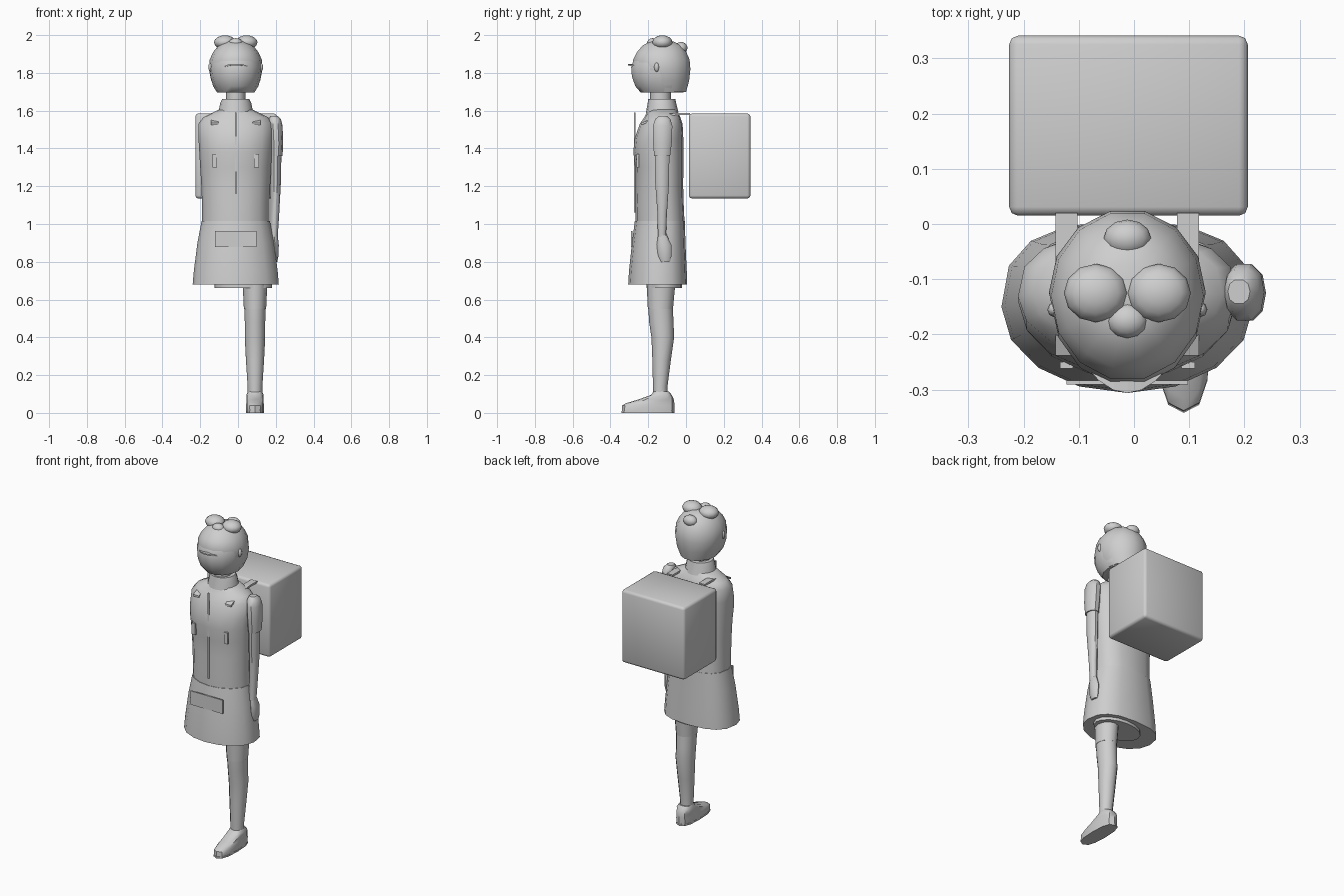
import bpy, bmesh, math

CX = -0.012  # centre line of the figure


def mat(name, c):
    m = bpy.data.materials.new(name)
    m.diffuse_color = (c, c, c, 1)
    return m


GREY = mat("light grey", 0.62)


def finish(name, bm, angle=40):
    bmesh.ops.recalc_face_normals(bm, faces=bm.faces[:])
    me = bpy.data.meshes.new(name)
    bm.to_mesh(me)
    bm.free()
    me.materials.append(GREY)
    ob = bpy.data.objects.new(name, me)
    bpy.context.collection.objects.link(ob)
    bpy.ops.object.select_all(action='DESELECT')
    ob.select_set(True)
    bpy.context.view_layer.objects.active = ob
    if angle:
        bpy.ops.object.shade_smooth_by_angle(angle=math.radians(angle))
    return ob


def loft(name, rings, n=16, front=2.0, back=2.0, angle=40):
    """Stack rings of (z, centre x, half width, front y, back y)."""
    bm = bmesh.new()
    prev = None
    for z, cx, rx, y0, y1 in rings:
        loop = []
        for i in range(n):
            a = 2 * math.pi * i / n
            c, s = math.cos(a), math.sin(a)
            p = 2 / (back if s > 0 else front)
            x = cx + rx * math.copysign(abs(c) ** p, c)
            y = (y0 + y1) / 2 + (y1 - y0) / 2 * math.copysign(abs(s) ** p, s)
            loop.append(bm.verts.new((x, y, z)))
        if prev:
            for i in range(n):
                j = (i + 1) % n
                bm.faces.new((prev[i], prev[j], loop[j], loop[i]))
        else:
            bm.faces.new(loop[::-1])
        prev = loop
    bm.faces.new(prev)
    return finish(name, bm, angle)


def box(name, x0, x1, y0, y1, z0, z1, bevel=0.0):
    bm = bmesh.new()
    bmesh.ops.create_cube(bm, size=1)
    for v in bm.verts:
        v.co = ((x0 + x1) / 2 + v.co.x * (x1 - x0), (y0 + y1) / 2 + v.co.y * (y1 - y0),
                (z0 + z1) / 2 + v.co.z * (z1 - z0))
    if bevel:
        bmesh.ops.bevel(bm, geom=bm.edges[:], offset=bevel, segments=2, profile=0.5, affect='EDGES')
    return finish(name, bm, 60 if bevel else 0)


def ball(name, c, r, u=12, v=8):
    bm = bmesh.new()
    bmesh.ops.create_uvsphere(bm, u_segments=u, v_segments=v, radius=1)
    for w in bm.verts:
        w.co = [c[k] + w.co[k] * r[k] for k in range(3)]
    return finish(name, bm, 50)


def side_strip(name, path, x0, x1, t):
    """Thin strap following a (y, z) path."""
    bm = bmesh.new()
    rows = [[bm.verts.new((x, y, z + dz)) for x, dz in ((x0, 0), (x1, 0), (x1, -t), (x0, -t))] for y, z in path]
    for a, b in zip(rows, rows[1:]):
        for i in range(4):
            bm.faces.new((a[i], a[(i + 1) % 4], b[(i + 1) % 4], b[i]))
    bm.faces.new(rows[0])
    bm.faces.new(rows[-1])
    return finish(name, bm, 0)


# Jacket, skirt, collar and neck
loft("jacket", [(1.01, CX, .178, -.268, -.008), (1.10, CX, .178, -.269, -.012),
                (1.20, CX, .182, -.267, -.015), (1.30, CX, .188, -.268, -.014),
                (1.38, CX, .193, -.279, -.013), (1.45, CX, .197, -.272, -.014),
                (1.53, CX, .198, -.245, -.018), (1.565, CX, .172, -.22, -.03),
                (1.585, CX, .13, -.21, -.04), (1.605, CX, .09, -.2, -.05)], back=2.6)
loft("skirt", [(.68, CX, .228, -.306, .006), (.75, CX, .222, -.302, .004),
               (.90, CX, .203, -.286, -.003), (1.015, CX, .181, -.271, -.006)], back=2.6)
loft("shorts", [(.662, .028, .152, -.21, -.02), (.70, .028, .152, -.21, -.02)])
loft("collar", [(1.59, CX, .092, -.212, -.04), (1.64, CX, .082, -.203, -.052),
                (1.662, CX, .072, -.2, -.056)])
loft("neck", [(1.62, CX, .052, -.19, -.08), (1.71, CX, .052, -.19, -.08)], 12)

# Head with a flat jaw, and a slightly larger hair cap
loft("head", [(1.695, CX, .098, -.242, -.01), (1.73, CX, .120, -.272, .002),
              (1.78, CX, .134, -.290, .012), (1.83, CX, .138, -.294, .016),
              (1.88, CX, .129, -.278, .010), (1.93, CX, .102, -.24, -.01),
              (1.96, CX, .06, -.2, -.06)], 14, angle=50)
loft("hair", [(1.70, CX, .100, -.225, .004), (1.76, CX, .130, -.255, .020),
              (1.82, CX, .142, -.275, .027), (1.87, CX, .138, -.284, .023),
              (1.91, CX, .120, -.263, .005), (1.945, CX, .092, -.232, -.02),
              (1.968, CX, .05, -.19, -.07)], 14, angle=50)
for s in (-1, 1):
    ball("hair_bun", (CX + s * .057, -.125, 1.962), (.058, .053, .037))
    ball("ear", (CX + s * .132, -.155, 1.83), (.013, .014, .025), 8, 6)
ball("front_hair_knot", (CX, -.175, 1.957), (.037, .032, .027))
ball("back_hair_knot", (CX, -.026, 1.932), (.043, .034, .032))

# Curved brim over the face
bm = bmesh.new()
rows = []
for i in range(7):
    k = -1 + i / 3
    x = CX + .077 * k
    row = [(x, -.306 + .05 * k * k), (CX + .062 * k, -.262 + .02 * k * k)]
    rows.append([bm.verts.new((px, py, 1.848 - .014 * k * k - dz))
                 for dz, q in ((0, row), (.008, row[::-1])) for px, py in q])
for a, b in zip(rows, rows[1:]):
    for i in range(4):
        bm.faces.new((a[i], a[(i + 1) % 4], b[(i + 1) % 4], b[i]))
bm.faces.new(rows[0])
bm.faces.new(rows[-1])
finish("brim", bm, 0)

# Front closure and pocket plates
box("front_closure", CX - .004, CX + .004, -.275, -.267, 1.06, 1.59)
box("front_pocket", -.122, .098, -.291, -.283, .877, .962)

# Backpack and its straps
box("backpack", -.226, .206, .015, .341, 1.135, 1.585, .016)
for s in (-1, 1):
    m = CX + s * .11
    side_strip("shoulder_strap", [(.02, 1.588), (-.055, 1.588), (-.13, 1.578), (-.238, 1.535)],
               m - .02, m + .02, .012)
    box("strap_front", m - .012, m + .012, -.262, -.25, 1.30, 1.37)

# Single arm: short sleeve, forearm and hand
loft("sleeve", [(1.36, .203, .033, -.17, -.082), (1.43, .203, .036, -.177, -.073),
                (1.52, .199, .037, -.177, -.07), (1.555, .195, .032, -.165, -.08),
                (1.572, .19, .02, -.145, -.1)], 10, 2.3, 2.3)
loft("arm", [(.93, .190, .020, -.15, -.105), (1.05, .195, .023, -.152, -.1),
             (1.22, .2, .027, -.165, -.088), (1.38, .2, .030, -.167, -.086)], 10)
loft("hand", [(.80, .198, .010, -.135, -.085), (.83, .198, .016, -.148, -.077),
              (.89, .196, .020, -.155, -.078), (.95, .190, .019, -.147, -.105)], 8)

# Single leg: stocking, thigh band and shoe
loft("leg", [(.06, .090, .038, -.172, -.098), (.14, .090, .039, -.175, -.098),
             (.28, .090, .048, -.178, -.08), (.40, .090, .054, -.183, -.063),
             (.48, .090, .054, -.195, -.066), (.56, .090, .057, -.2, -.07)], 12)
loft("thigh", [(.55, .090, .059, -.202, -.069), (.70, .090, .066, -.209, -.055)], 12)
loft("shoe", [(.008, .090, .047, -.34, -.062), (.04, .090, .048, -.338, -.061),
              (.052, .090, .046, -.315, -.062), (.07, .090, .046, -.255, -.064),
              (.095, .090, .046, -.185, -.075), (.112, .090, .038, -.172, -.09)], 12, 2.6, 2.8)
loft("sole", [(0, .090, .048, -.342, -.06), (.01, .090, .048, -.342, -.06)], 12, 2.6, 2.8)
